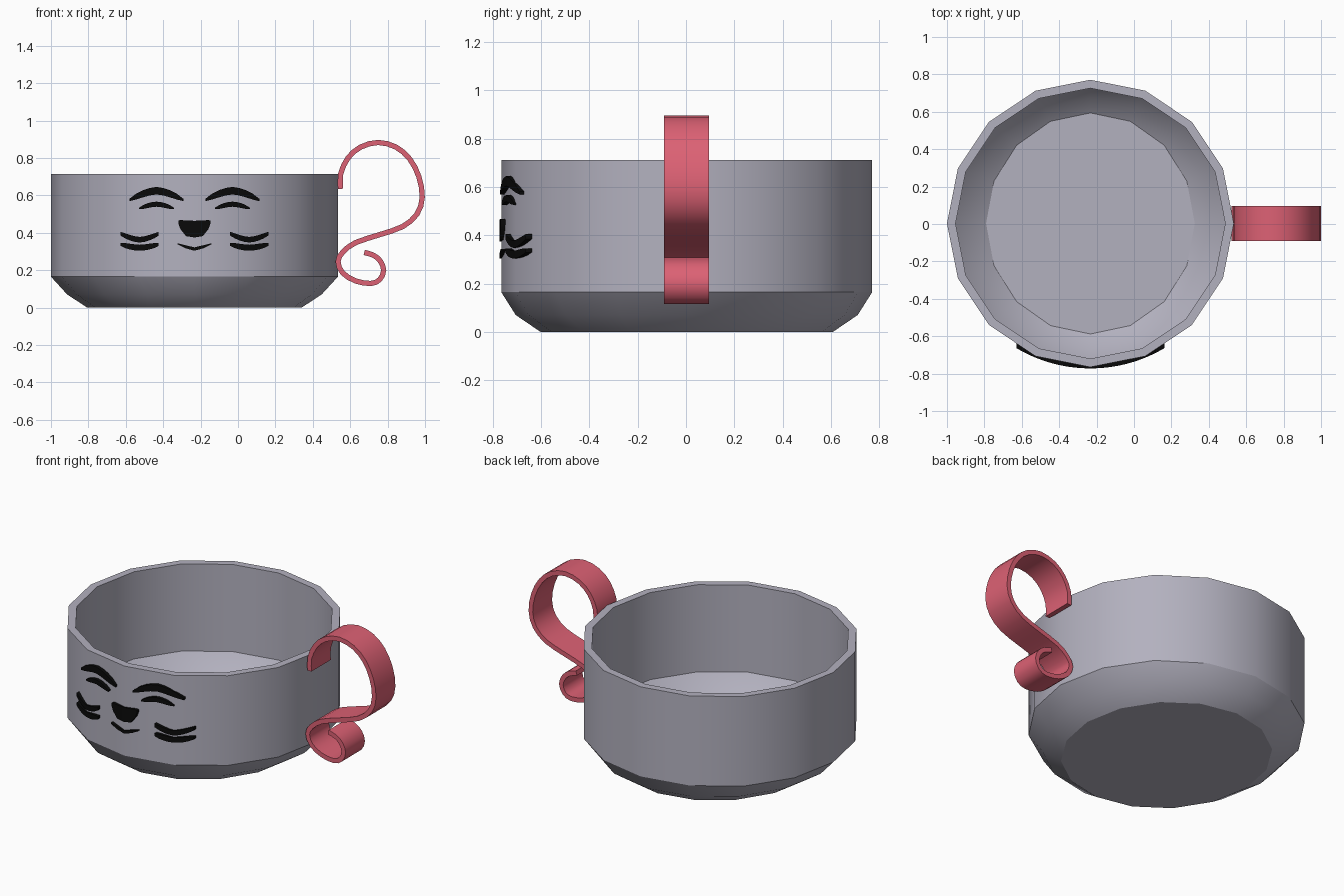
import bpy, bmesh, math
from mathutils import Vector

if "Cube" in bpy.data.objects:
    bpy.data.objects.remove(bpy.data.objects["Cube"])

CX, CY = -0.233, 0.003  # bowl axis


def material(name, rgb):
    m = bpy.data.materials.new(name)
    m.diffuse_color = (*rgb, 1)
    m.use_nodes = True
    m.node_tree.nodes["Principled BSDF"].inputs["Base Color"].default_value = m.diffuse_color
    return m


GREY = material("lavender grey", (0.45, 0.44, 0.52))
RED = material("rose red", (0.72, 0.12, 0.175))
BLACK = material("black", (0.003, 0.003, 0.003))


def make_object(name, verts, faces, mat, angle=30):
    me = bpy.data.meshes.new(name)
    me.from_pydata(verts, [], faces)
    bm = bmesh.new()
    bm.from_mesh(me)
    bmesh.ops.recalc_face_normals(bm, faces=bm.faces)
    bm.to_mesh(me)
    bm.free()
    me.materials.append(mat)
    ob = bpy.data.objects.new(name, me)
    bpy.context.collection.objects.link(ob)
    bpy.ops.object.select_all(action='DESELECT')
    ob.select_set(True)
    bpy.context.view_layer.objects.active = ob
    bpy.ops.object.shade_smooth_by_angle(angle=math.radians(angle))
    return ob


def bridge_rings(rings):
    """Skin closed rings of equal size and cap both ends."""
    n = len(rings[0])
    verts = [v for r in rings for v in r]
    faces = [(i * n + j, i * n + (j + 1) % n, (i + 1) * n + (j + 1) % n, (i + 1) * n + j)
             for i in range(len(rings) - 1) for j in range(n)]
    faces += [tuple(range(n)), tuple(range(len(verts) - n, len(verts)))]
    return verts, faces


# Bowl: 16-sided shell, rings run from the underside over the rim to the inner floor
profile = [(0.573, 0.605, 0), (0.68, 0.708, 0.07), (0.767, 0.768, 0.165), (0.767, 0.768, 0.713),
           (0.721, 0.723, 0.713), (0.721, 0.723, 0.18), (0.645, 0.67, 0.105), (0.558, 0.591, 0.045)]
rings = []
for rx, ry, z in profile:
    rings.append([(CX + rx * math.cos(k * math.tau / 16), CY + ry * math.sin(k * math.tau / 16), z)
                  for k in range(16)])
make_object("bowl", *bridge_rings(rings), GREY)

# Handle: flat ribbon swept along an S-shaped scroll
path = [(.548, .635), (.549, .715), (.588, .80), (.655, .858), (.75, .883), (.845, .858),
        (.918, .795), (.967, .70), (.985, .59), (.957, .50), (.88, .433), (.757, .39),
        (.63, .348), (.56, .297), (.535, .245), (.56, .185), (.628, .143), (.71, .129),
        (.758, .15), (.779, .20), (.76, .25), (.724, .28), (.675, .295)]
pts = [Vector(p) for p in path]


def smooth_point(i, t):
    """Point on a smooth curve through the path."""
    a, b, c, d = (pts[min(max(i + k, 0), len(pts) - 1)] for k in (-1, 0, 1, 2))
    return 0.5 * (2 * b + (c - a) * t + (2 * a - 5 * b + 4 * c - d) * t**2
                  + (3 * b - a - 3 * c + d) * t**3)


line = [smooth_point(i, t) for i in range(len(pts) - 1) for t in (0, 0.5)] + [pts[-1]]
rings = []
for i, p in enumerate(line):
    d = (line[min(i + 1, len(line) - 1)] - line[max(i - 1, 0)]).normalized()
    n = Vector((-d.y, d.x)) * 0.014
    a, b = p + n, p - n
    rings.append([(a.x, -0.092, a.y), (a.x, 0.095, a.y), (b.x, 0.095, b.y), (b.x, -0.092, b.y)])
make_object("handle", *bridge_rings(rings), RED, 40)


# Face: black pieces wrapped round the front of the bowl
def face_piece(name, columns, side=1):
    """columns: (offset from middle, top z, bottom z)."""
    fine = []
    for a, b in zip(columns, columns[1:]):
        fine += [[p + (q - p) * t for p, q in zip(a, b)] for t in (0, 0.5)]
    fine.append(columns[-1])
    rings = []
    for o, top, low in fine:
        ring = []
        for r, z in ((0.775, top), (0.775, low), (0.748, low), (0.748, top)):
            ring.append((CX + side * o, CY - math.sqrt(r * r - o * o), z))
        rings.append(ring)
    make_object(name, *bridge_rings(rings), BLACK)


def arc(mid, half, z_end, z_mid, thick, end_thick):
    """Tapered curved stroke as columns."""
    cols = []
    for k in range(-4, 5):
        u = k / 4
        z = z_mid + (z_end - z_mid) * abs(u)**1.6
        t = end_thick + (thick - end_thick) * (1 - u**4)
        cols.append((mid + half * u, z + t / 2, z - t / 2))
    return cols


for side, label in ((-1, "left"), (1, "right")):
    face_piece(label + "_upper_brow", arc(0.203, 0.145, 0.575, 0.625, 0.04, 0.012), side)
    face_piece(label + "_closed_eye", arc(0.203, 0.093, 0.53, 0.553, 0.027, 0.008), side)
    face_piece(label + "_upper_whisker", arc(0.293, 0.102, 0.395, 0.363, 0.03, 0.02), side)
    face_piece(label + "_lower_whisker", arc(0.293, 0.102, 0.338, 0.32, 0.032, 0.016), side)

face_piece("nose", [(-.086, .465, .45), (-.075, .468, .42), (-.045, .466, .382), (0, .464, .375),
                    (.045, .466, .382), (.075, .468, .42), (.086, .465, .45)])
face_piece("mouth", [(-.09, .344, .338), (-.05, .334, .318), (0, .322, .304),
                     (.05, .334, .318), (.09, .344, .338)])
